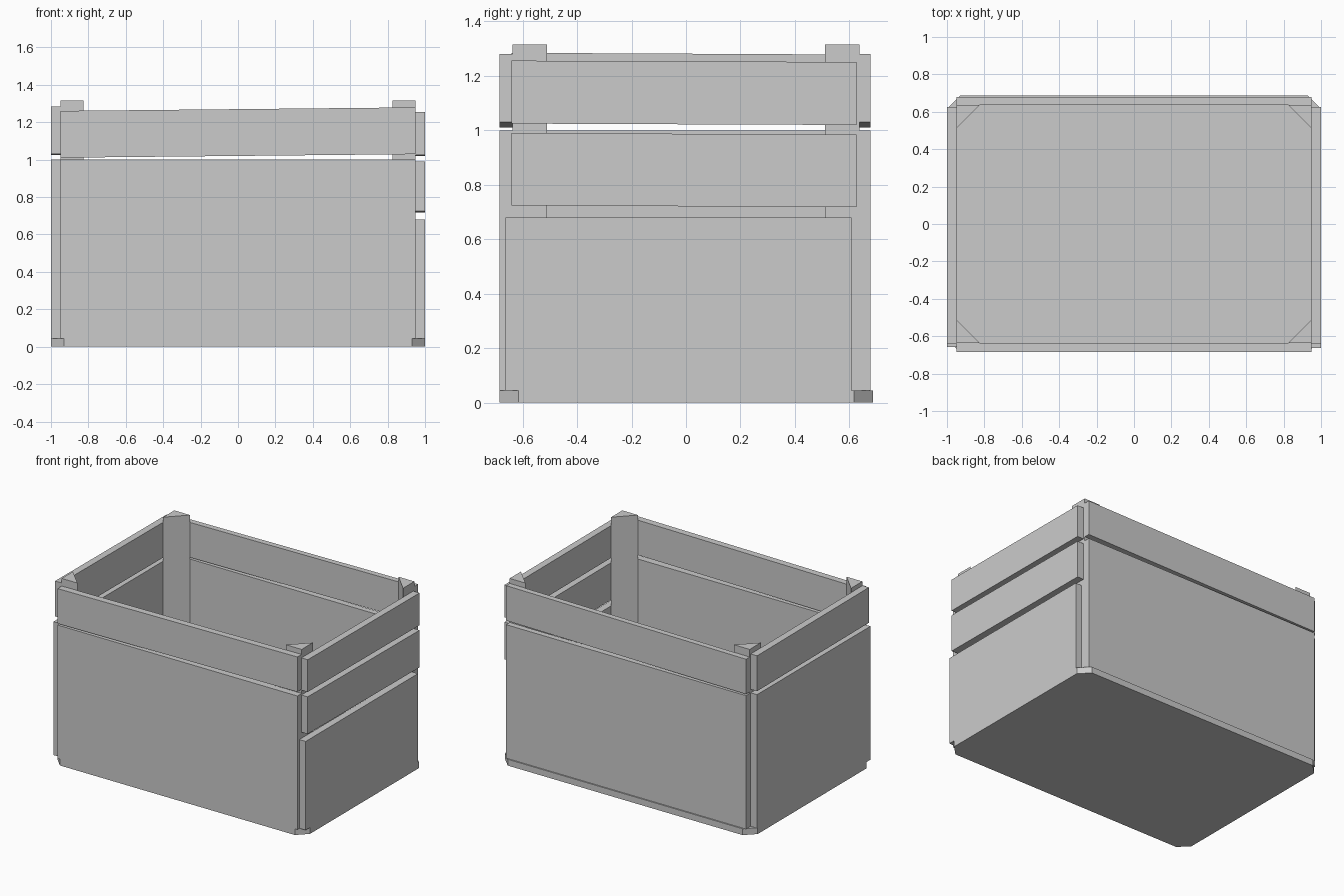
import bpy
import bmesh

cube = bpy.data.objects.get("Cube")
if cube:
    bpy.data.objects.remove(cube, do_unlink=True)

grey = bpy.data.materials.new("plain_grey")
grey.use_nodes = True
colour = (0.6, 0.6, 0.6, 1)
grey.diffuse_color = colour
grey.node_tree.nodes["Principled BSDF"].inputs["Base Color"].default_value = colour


def prism(name, outline, bottom, top):
    """Extrude a flat outline in z; bottom and top may be functions of x, y."""
    bm = bmesh.new()
    low = [bm.verts.new((x, y, bottom(x, y))) for x, y in outline]
    high = [bm.verts.new((x, y, top(x, y))) for x, y in outline]
    bm.faces.new(low)
    bm.faces.new(high)
    for i in range(len(low)):
        j = (i + 1) % len(low)
        bm.faces.new((low[i], low[j], high[j], high[i]))
    bmesh.ops.recalc_face_normals(bm, faces=bm.faces)
    mesh = bpy.data.meshes.new(name)
    bm.to_mesh(mesh)
    bm.free()
    mesh.materials.append(grey)
    obj = bpy.data.objects.new(name, mesh)
    bpy.context.collection.objects.link(obj)
    return obj


def board(name, xs, ys, z0, z1, rise_x=0, rise_y=0):
    """Upright plank, optionally nailed on slightly askew."""
    (x0, x1), (y0, y1) = xs, ys
    outline = [(x0, y0), (x1, y0), (x1, y1), (x0, y1)]
    prism(name, outline,
          lambda x, y: z0 + rise_x * x + rise_y * y,
          lambda x, y: z1 + rise_x * x + rise_y * y)


BASE = 0.045
IN_X, IN_Y = 0.95, 0.637

# Base panel with clipped corners
c, yf, yb = 0.07, -0.685, 0.687
base_outline = [(-1 + c, yf), (1 - c, yf), (1, yf + c), (1, yb - c),
                (1 - c, yb), (-1 + c, yb), (-1, yb - c), (-1, yf + c)]
prism("base_panel", base_outline, lambda x, y: 0, lambda x, y: BASE)

# Triangular corner posts
for side, sx in (("left", 1), ("right", -1)):
    for end, sy in (("front", -1), ("back", 1)):
        corner = [(sx * IN_X, sy * IN_Y), (sx * (IN_X - 0.125), sy * IN_Y),
                  (sx * IN_X, sy * (IN_Y - 0.127))]
        prism(f"{end}_{side}_post", corner,
              lambda x, y: BASE, lambda x, y: 1.315)

# Front and back boards
for end, ys in (("front", (yf, -IN_Y)), ("back", (IN_Y, 0.678))):
    board(f"{end}_panel", (-IN_X, IN_X), ys, BASE, 1.0)
    board(f"{end}_top_board", (-IN_X, IN_X), ys, 1.02, 1.27, rise_x=0.01)

# Left side: a low panel and two slats
left, slat_y = (IN_X, 1), (-0.64, 0.625)
board("left_panel", left, (-0.663, 0.607), BASE, 0.68)
board("left_middle_slat", left, slat_y, 0.721, 0.987, rise_y=-0.005)
board("left_top_slat", left, slat_y, 1.022, 1.253, rise_y=-0.004)

# Right side: a tall panel and one slat
right = (-1, -IN_X)
board("right_panel", right, (-0.657, 0.625), BASE, 1.0)
board("right_top_slat", right, slat_y, 1.028, 1.281, rise_y=-0.005)
